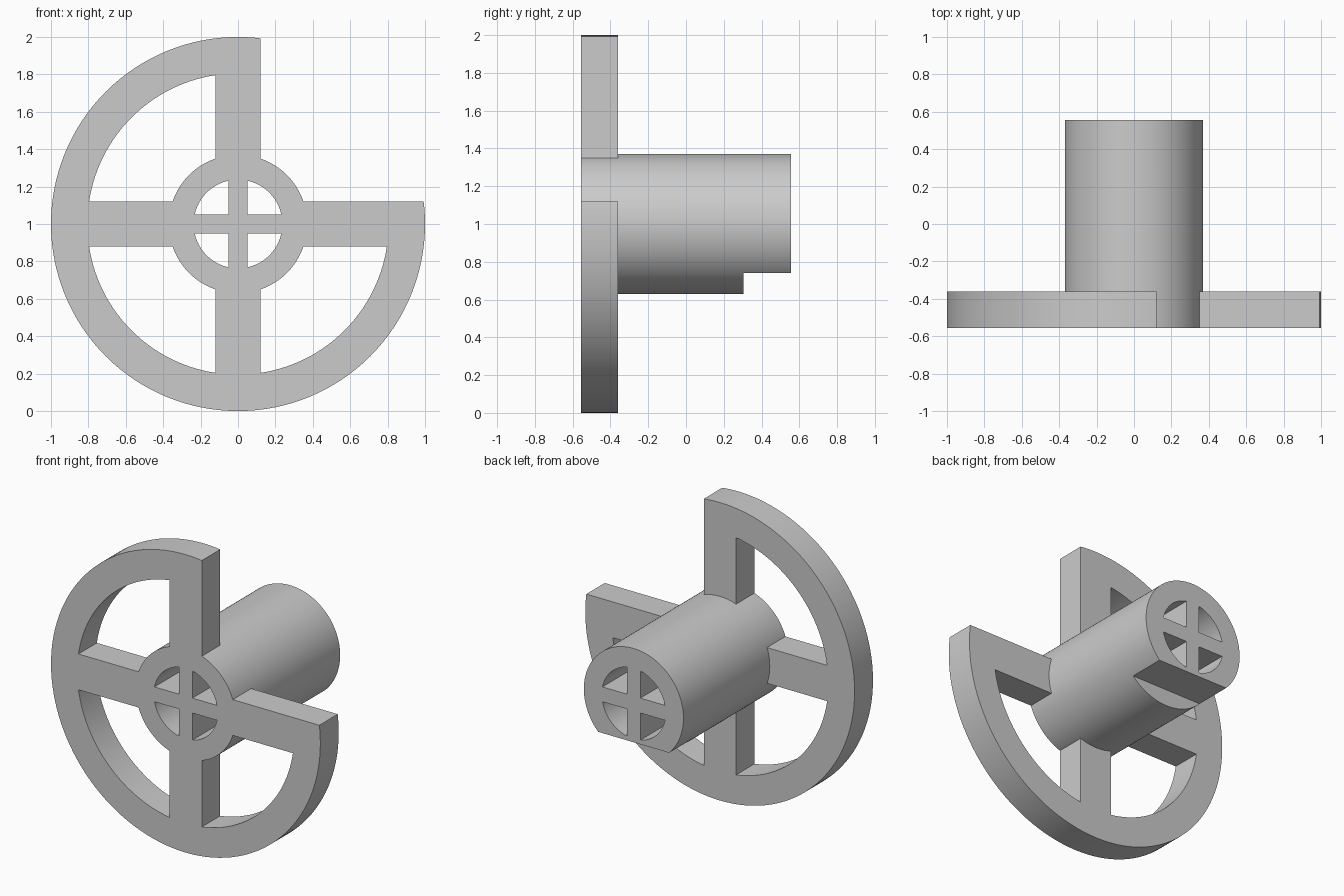
import bpy, bmesh, math

cube = bpy.data.objects.get("Cube")
if cube:
    bpy.data.objects.remove(cube, do_unlink=True)

CENTRE_Z = 1.0
FRONT, WHEEL_BACK, BACK = -0.555, -0.36, 0.555


def prism(name, profile, y0, y1):
    """Extrude an (x, z) profile, centred on the axle, from y0 to y1."""
    bm = bmesh.new()
    face = bm.faces.new([bm.verts.new((x, y0, z + CENTRE_Z)) for x, z in profile])
    extruded = bmesh.ops.extrude_face_region(bm, geom=[face], use_keep_orig=True)["geom"]
    moved = [v for v in extruded if isinstance(v, bmesh.types.BMVert)]
    bmesh.ops.translate(bm, verts=moved, vec=(0, y1 - y0, 0))
    bmesh.ops.recalc_face_normals(bm, faces=bm.faces)
    mesh = bpy.data.meshes.new(name)
    bm.to_mesh(mesh)
    bm.free()
    obj = bpy.data.objects.new(name, mesh)
    bpy.context.collection.objects.link(obj)
    return obj


def arc(radius, start, end, steps):
    angles = [start + (end - start) * i / steps for i in range(steps + 1)]
    return [(radius * math.cos(a), radius * math.sin(a)) for a in angles]


def circle(radius, steps=128):
    return arc(radius, 0, math.tau, steps)[:-1]


def quadrant(radius, inset, turn):
    """Quarter disc set back from both axes, turned by quarter turns."""
    edge = math.asin(inset / radius)
    points = [(inset, inset)] + arc(radius, edge, math.pi / 2 - edge, 32)
    for _ in range(turn):
        points = [(-z, x) for x, z in points]
    return points


def combine(target, other, operation):
    """Apply a boolean and discard the helper."""
    bpy.context.view_layer.objects.active = target
    mod = target.modifiers.new(operation, 'BOOLEAN')
    mod.operation = operation
    mod.solver = 'EXACT'
    mod.object = other
    bpy.ops.object.modifier_apply(modifier=mod.name)
    bpy.data.objects.remove(other, do_unlink=True)


# Spoked wheel: three windows and one open quarter
wheel = prism("spoked_wheel_with_hub", circle(1.0), FRONT, WHEEL_BACK)
for turn in range(4):
    radius = 1.5 if turn == 0 else 0.805
    combine(wheel, prism("window_cutter", quadrant(radius, 0.12, turn), -1, 1), 'DIFFERENCE')

# Hub with a flat cut under its rear end
hub = prism("hub", circle(0.37), FRONT, BACK)
flat = [(-1, -1), (1, -1), (1, -0.26), (-1, -0.26)]
combine(hub, prism("flat_cutter", flat, 0.305, 1), 'DIFFERENCE')
combine(wheel, hub, 'UNION')

# Four channels through the hub, leaving a cross
for turn in range(4):
    combine(wheel, prism("channel_cutter", quadrant(0.237, 0.05, turn), -1, 1), 'DIFFERENCE')

# Plain grey finish
grey = bpy.data.materials.new("plain_grey")
grey.use_nodes = True
colour = (0.6, 0.6, 0.6, 1)
grey.diffuse_color = colour
grey.node_tree.nodes["Principled BSDF"].inputs["Base Color"].default_value = colour
wheel.data.materials.clear()
wheel.data.materials.append(grey)
for face in wheel.data.polygons:
    face.material_index = 0

bpy.ops.object.select_all(action='DESELECT')
wheel.select_set(True)
bpy.context.view_layer.objects.active = wheel
bpy.ops.object.shade_smooth_by_angle(angle=math.radians(30))
